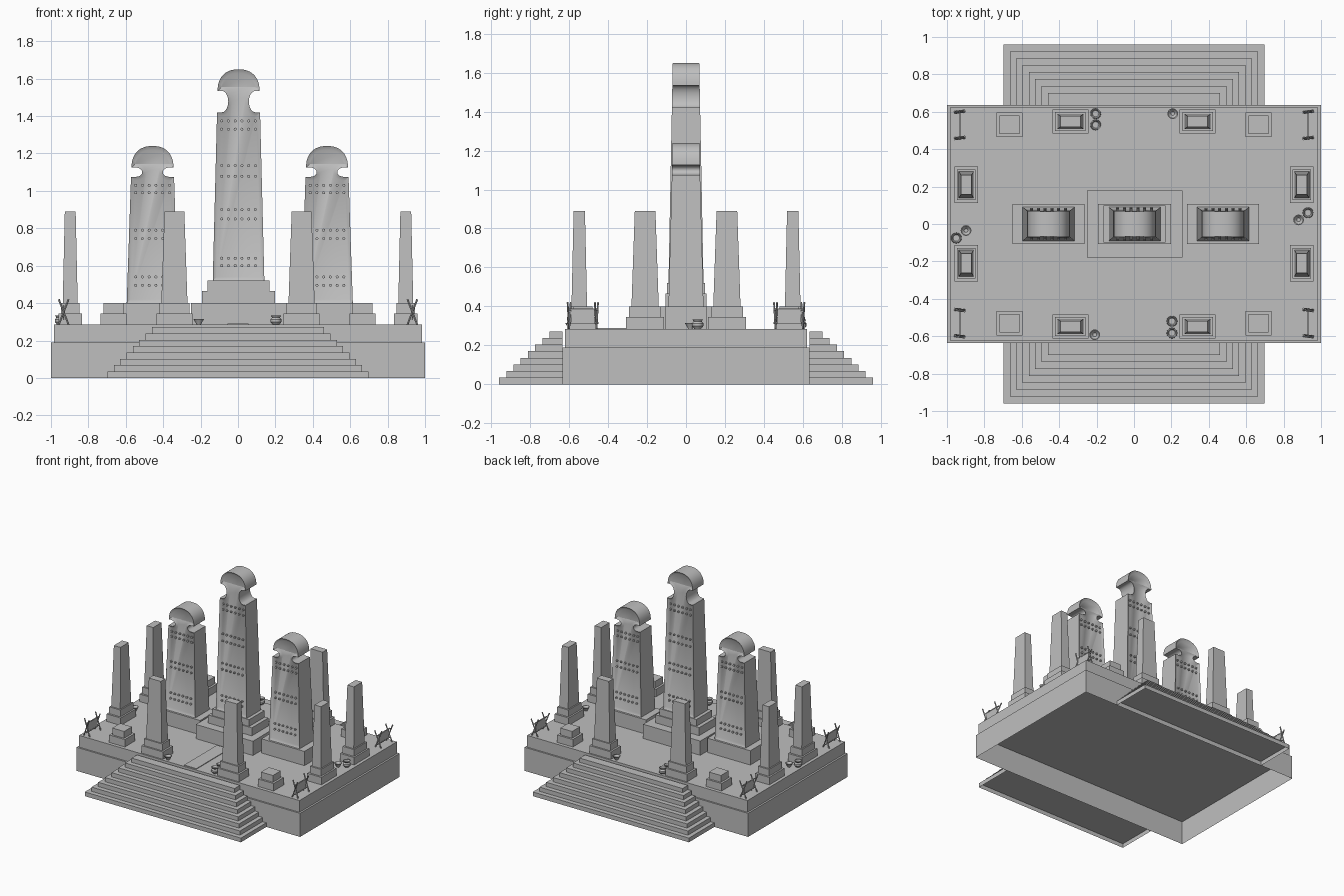
import bpy, bmesh, math
from mathutils import Matrix, Vector

if "Cube" in bpy.data.objects:
    bpy.data.objects.remove(bpy.data.objects["Cube"], do_unlink=True)

stone = bpy.data.materials.new("grey stone")
stone.use_nodes = True
GREY = (0.52, 0.52, 0.52, 1)
stone.diffuse_color = GREY
stone.node_tree.nodes["Principled BSDF"].inputs["Base Color"].default_value = GREY

FLOOR = 0.285
TIER = 0.345
PED = 0.40


def finish(name, bm, smooth=False):
    mesh = bpy.data.meshes.new(name)
    bm.to_mesh(mesh)
    bm.free()
    mesh.materials.append(stone)
    ob = bpy.data.objects.new(name, mesh)
    bpy.context.collection.objects.link(ob)
    if smooth:
        bpy.ops.object.select_all(action='DESELECT')
        ob.select_set(True)
        bpy.context.view_layer.objects.active = ob
        bpy.ops.object.shade_smooth_by_angle(angle=math.radians(35))
    return ob


def block(bm, cx, cy, z0, z1, hx, hy, tx=None, ty=None):
    """Box or tapered block with an open underside; tx, ty are the top half sizes."""
    tx, ty = tx or hx, ty or hy
    corners = ((-1, -1), (1, -1), (1, 1), (-1, 1))
    low = [bm.verts.new((cx + a * hx, cy + b * hy, z0)) for a, b in corners]
    top = [bm.verts.new((cx + a * tx, cy + b * ty, z1)) for a, b in corners]
    bm.faces.new(top)
    for i in range(4):
        j = (i + 1) % 4
        bm.faces.new((low[i], low[j], top[j], top[i]))


def rod(bm, a, b, r):
    a, b = Vector(a), Vector(b)
    d = b - a
    m = Matrix.Translation((a + b) / 2) @ d.to_track_quat('Z', 'Y').to_matrix().to_4x4()
    bmesh.ops.create_cone(bm, cap_ends=True, segments=6, radius1=r, radius2=r,
                          depth=d.length, matrix=m)


def lathe(name, x, y, profile, seg=12):
    bm = bmesh.new()
    rings = [[bm.verts.new((x + r * math.cos(math.tau * i / seg),
                            y + r * math.sin(math.tau * i / seg), FLOOR + z))
              for i in range(seg)] for r, z in profile]
    for low, up in zip(rings, rings[1:]):
        for i in range(seg):
            j = (i + 1) % seg
            bm.faces.new((low[i], low[j], up[j], up[i]))
    bm.faces.new(rings[-1])
    finish(name, bm, True)


# Two-level platform
bm = bmesh.new()
block(bm, 0, 0, 0, 0.19, 1.0, 0.635)
finish("platform_base", bm)
bm = bmesh.new()
block(bm, 0, 0, 0.19, FLOOR, 0.985, 0.622)
finish("platform_top", bm)

# Stairs at front and back, narrowing upward
for side, label in ((-1, "front"), (1, "back")):
    bm = bmesh.new()
    for i in range(8):
        outer, inner = 0.96 - 0.037 * i, 0.633
        block(bm, 0, side * (outer + inner) / 2, 0.034 * i, 0.034 * (i + 1),
              0.698 - 0.034 * i, (outer - inner) / 2)
    finish(label + "_stairs", bm)

# Floor slab leading to the middle monument
bm = bmesh.new()
block(bm, 0, -0.4, FLOOR, FLOOR + 0.005, 0.055, 0.21)
finish("path_slab", bm)


def monument(name, cx, z0, body_top, lip, rows):
    """Tapered slab with a notched neck, round head, sunken panel and studs."""
    w0, w1, d0, d1 = 0.138, 0.115, 0.09, 0.068
    top = lip + 0.115

    def depth(z):
        return d0 + (d1 - d0) * (z - z0) / (top - z0)

    half = [(w0, z0), (w1, body_top)]
    mid, rz = (body_top + lip) / 2, (lip - body_top) / 2
    for i in range(11):                       # neck notch
        a = -math.pi / 2 + math.pi * i / 10
        half.append((0.09 - 0.035 * math.cos(a), mid + rz * math.sin(a)))
    for i in range(12):                       # head arch
        a = math.pi / 2 * i / 12
        half.append((0.112 * math.cos(a) ** 0.87, lip + 0.115 * math.sin(a) ** 0.87))
    outline = half + [(0, top)] + [(-x, z) for x, z in reversed(half)]
    bm = bmesh.new()
    front = [bm.verts.new((cx + x, -depth(z), z)) for x, z in outline]
    back = [bm.verts.new((cx + x, depth(z), z)) for x, z in outline]
    panels = [bm.faces.new(front), bm.faces.new(back[::-1])]
    n = len(outline)
    for i in range(n):
        j = (i + 1) % n
        bm.faces.new((front[j], front[i], back[i], back[j]))
    bmesh.ops.recalc_face_normals(bm, faces=bm.faces)
    bmesh.ops.inset_region(bm, faces=panels, thickness=0.02, depth=-0.012,
                           use_even_offset=True)
    finish(name, bm, True)
    bm = bmesh.new()
    for z in rows:
        for side in (-1, 1):
            for k in range(6):
                m = (Matrix.Translation((cx + (k - 2.5) * 0.036, side * (depth(z) - 0.009), z))
                     @ Matrix.Rotation(math.pi / 2, 4, 'X'))
                bmesh.ops.create_cone(bm, cap_ends=True, segments=8, radius1=0.008,
                                      radius2=0.008, depth=0.016, matrix=m)
    finish(name + "_studs", bm)


# Middle monument on three plinth steps
MID_X = 0.003
bm = bmesh.new()
block(bm, MID_X, 0, FLOOR, PED, 0.255, 0.178)
block(bm, MID_X, 0, PED, 0.465, 0.195, 0.106)
block(bm, MID_X, 0, 0.465, 0.52, 0.165, 0.098)
finish("middle_plinth", bm)
monument("middle_monument", MID_X, 0.52, 1.42, 1.535,
         (1.374, 1.33, 1.135, 1.078, 0.9, 0.85, 0.64, 0.6))

# Side monuments
for label, x in (("right", -0.457), ("left", 0.476)):
    bm = bmesh.new()
    block(bm, x, 0, FLOOR, PED, 0.192, 0.106)
    finish(label + "_plinth", bm)
    monument(label + "_monument", x, PED, 1.075, 1.125,
             (1.03, 0.99, 0.79, 0.745, 0.54, 0.495))

# Eight obelisks, four small blocks and four corner racks
for sx, xl in ((-1, "right"), (1, "left")):
    for sy, yl in ((-1, "front"), (1, "back")):
        tag = yl + "_" + xl
        for kind, x, y, turned in (("inner", 0.34, 0.548, False), ("outer", 0.897, 0.21, True)):
            bm = bmesh.new()
            for z0, z1, a, b, c, d in ((FLOOR, TIER, 0.097, 0.063, 0.097, 0.063),
                                       (TIER, PED, 0.082, 0.05, 0.082, 0.05),
                                       (PED, 0.89, 0.07, 0.04, 0.053, 0.029)):
                if turned:
                    a, b, c, d = b, a, d, c
                block(bm, sx * x, sy * y, z0, z1, a, b, c, d)
            finish(tag + "_" + kind + "_obelisk", bm)

        bm = bmesh.new()
        block(bm, sx * 0.665, sy * 0.53, FLOOR, TIER, 0.07, 0.065)
        block(bm, sx * 0.665, sy * 0.53, TIER, PED, 0.053, 0.05)
        finish(tag + "_small_block", bm)

        bm = bmesh.new()
        rx = sx * 0.932
        for y in (0.46, 0.6):
            for s in (-1, 1):
                rod(bm, (rx - s * 0.026, sy * y, FLOOR), (rx + s * 0.026, sy * (y + s * 0.008), 0.42), 0.005)
        for z in (0.315, 0.385):
            rod(bm, (rx, sy * 0.45, z), (rx, sy * 0.61, z), 0.005)
        block(bm, rx, sy * 0.53, 0.31, 0.39, 0.003, 0.06)
        finish(tag + "_rack", bm)

# Jars in pairs and single flared bowls
JAR = ((0.018, 0), (0.029, 0.014), (0.029, 0.028), (0.021, 0.038),
       (0.028, 0.048), (0.023, 0.048), (0.017, 0.036))
BOWL = ((0.012, 0), (0.014, 0.006), (0.029, 0.03), (0.024, 0.03), (0.01, 0.012))
for i, (x, y) in enumerate(((0.203, -0.52), (0.203, -0.583), (-0.205, 0.59), (-0.205, 0.53),
                            (-0.95, -0.075), (0.93, 0.06))):
    lathe("jar_%d" % (i + 1), x, y, JAR)
for i, (x, y) in enumerate(((-0.21, -0.592), (0.207, 0.59), (-0.898, -0.035), (0.88, 0.022))):
    lathe("bowl_%d" % (i + 1), x, y, BOWL)
